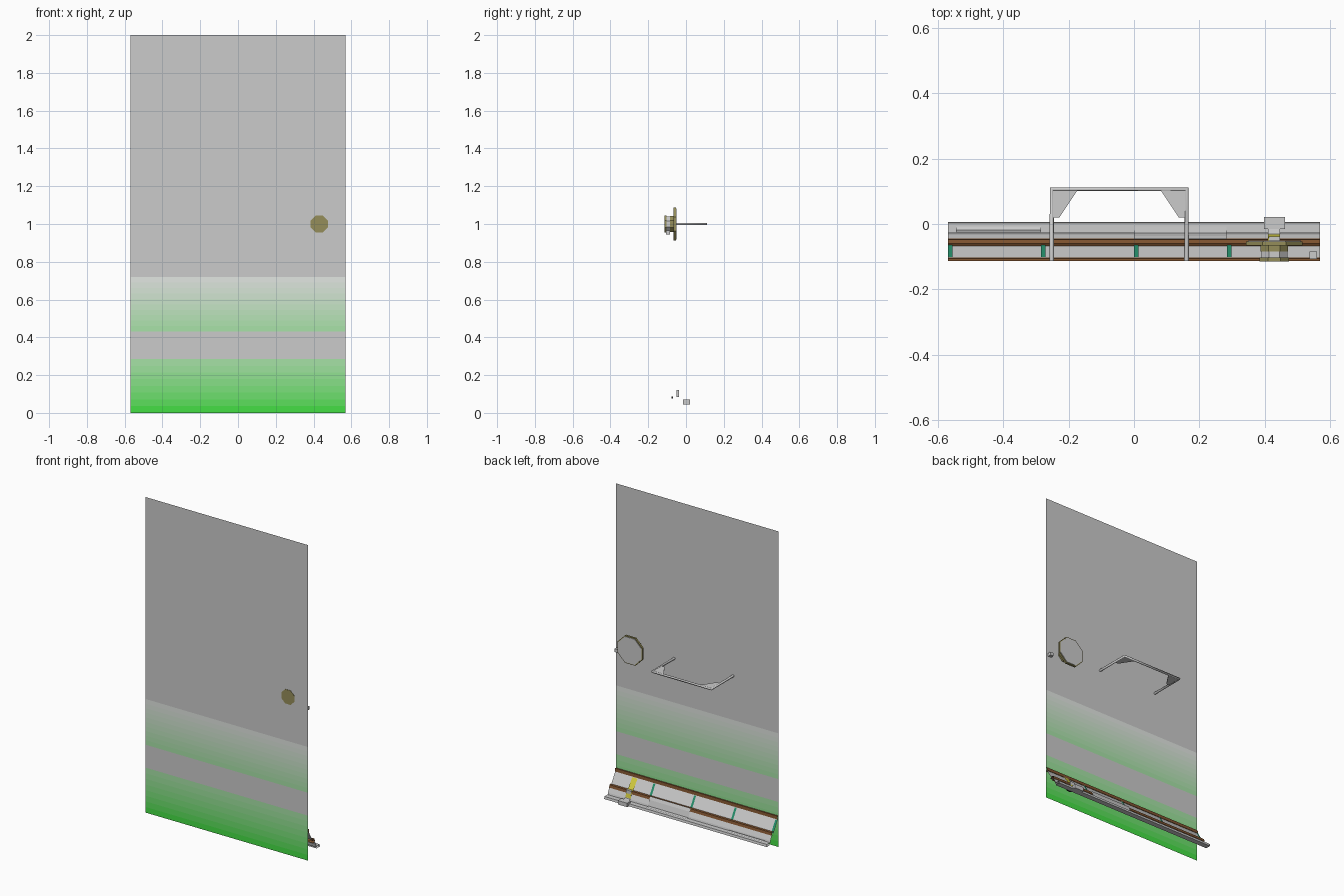
import bpy, bmesh, math
from mathutils import Matrix, Vector

if "Cube" in bpy.data.objects:
    bpy.data.objects.remove(bpy.data.objects["Cube"])

W = 0.57      # half width of the door
Y0 = -0.113   # plane of the door sheet
mats = {}


def mat(name, rgb):
    if name not in mats:
        m = bpy.data.materials.new(name)
        m.diffuse_color = (*rgb, 1)
        m.use_nodes = True
        m.node_tree.nodes["Principled BSDF"].inputs["Base Color"].default_value = m.diffuse_color
        mats[name] = m
    return mats[name]


BROWN = ("brown", (0.22, 0.09, 0.03))
GREEN = ("dark_green", (0.02, 0.28, 0.15))
YELLOW = ("yellow", (0.65, 0.6, 0.05))
OLIVE = ("olive", (0.3, 0.27, 0.1))
BLACK = ("black", (0.03, 0.03, 0.03))


def finish(name, bm, colour=None):
    me = bpy.data.meshes.new(name)
    bm.to_mesh(me)
    bm.free()
    ob = bpy.data.objects.new(name, me)
    bpy.context.collection.objects.link(ob)
    if colour:
        me.materials.append(mat(*colour))
    return ob


def box(name, x, y, z, colour=None):
    bm = bmesh.new()
    c = Vector(((x[0] + x[1]) / 2, (y[0] + y[1]) / 2, (z[0] + z[1]) / 2))
    s = Matrix.Diagonal((x[1] - x[0], y[1] - y[0], z[1] - z[0], 1))
    bmesh.ops.create_cube(bm, size=1, matrix=Matrix.Translation(c) @ s)
    return finish(name, bm, colour)


def strip(name, x0, x1, profile, colour=None):
    """Open sheet: a (y, z) profile swept along x."""
    bm = bmesh.new()
    rows = [[bm.verts.new((x, y, z)) for x in (x0, x1)] for y, z in profile]
    for a, b in zip(rows, rows[1:]):
        bm.faces.new((a[0], a[1], b[1], b[0]))
    return finish(name, bm, colour)


def disc(name, x, z, r, y0, y1, colour=None, sides=8):
    bm = bmesh.new()
    m = (Matrix.Translation((x, (y0 + y1) / 2, z)) @ Matrix.Rotation(math.pi / 2, 4, 'X')
         @ Matrix.Rotation(math.pi / sides, 4, 'Z'))
    bmesh.ops.create_cone(bm, cap_ends=True, segments=sides, radius1=r, radius2=r,
                          depth=y1 - y0, matrix=m)
    return finish(name, bm, colour)


def prism(name, pts, z0, z1):
    bm = bmesh.new()
    f = bm.faces.new([bm.verts.new((x, y, z0)) for x, y in pts])
    ext = bmesh.ops.extrude_face_region(bm, geom=[f])
    vs = [v for v in ext["geom"] if isinstance(v, bmesh.types.BMVert)]
    bmesh.ops.translate(bm, vec=(0, 0, z1 - z0), verts=vs)
    bmesh.ops.recalc_face_normals(bm, faces=bm.faces)
    return finish(name, bm)


# Door sheet in one mesh, with colour bands fading from green to grey
def mix(t):
    a, b = (0.06, 0.74, 0.06), (0.8, 0.8, 0.8)
    return tuple(p + (q - p) * t for p, q in zip(a, b))


bands = [(0.285 * i / 8, 0.5 * i / 8) for i in range(8)]
bands += [(0.285, 1.0)]
bands += [(0.43 + 0.29 * i / 10, 0.45 + 0.55 * i / 10) for i in range(10)]
bands += [(0.72, 1.0)]
door = strip("door_panel", -W, W, [(Y0, z) for z, _ in bands] + [(Y0, 2.0)])
for i, (_, t) in enumerate(bands):
    door.data.materials.append(mat("fade_%d" % round(t * 100), mix(t)))
    door.data.polygons[i].material_index = i

# Octagonal lock: front boss, neck and large rear flange
KX = 0.43
disc("lock_boss", KX, 1.0, 0.049, -0.115, -0.102, OLIVE)
disc("lock_neck", KX, 1.0, 0.043, -0.102, -0.085)
disc("lock_collar", KX, 1.0, 0.046, -0.085, -0.064, OLIVE)
disc("lock_flange_edge", KX, 1.0, 0.094, -0.066, -0.054, OLIVE)
disc("lock_flange", KX, 1.0, 0.088, -0.056, -0.051)
box("latch_bolt", (0.537, 0.56), (-0.107, -0.085), (0.945, 0.965))

# Pull handle with corner gussets
cu = bpy.data.curves.new("pull_handle", 'CURVE')
cu.dimensions = '3D'
cu.bevel_depth = 0.0075
cu.bevel_resolution = 1
cu.use_fill_caps = True
sp = cu.splines.new('POLY')
path = [(-0.252, Y0), (-0.252, 0.107), (0.161, 0.107), (0.161, Y0)]
sp.points.add(3)
for p, (x, y) in zip(sp.points, path):
    p.co = (x, y, 1.0, 1)
bpy.context.collection.objects.link(bpy.data.objects.new("pull_handle", cu))
HC = -0.0455
for side in (-1, 1):
    prism("handle_gusset", [(HC + side * u, v) for u, v in
          ((0.204, 0.107), (0.125, 0.107), (0.183, 0.02), (0.204, 0.02))], 0.996, 1.004)

# Sloping sill: rails, sheets and ledge along the bottom of the door
strip("sill_top_rail", -W, W, [(Y0, 0.198), (-0.105, 0.198), (-0.103, 0.178), (Y0, 0.175)], BROWN)
strip("sill_slope", -W, W, [(-0.106, 0.178), (-0.062, 0.105)])
strip("sill_mid_rail", -W, W, [(-0.075, 0.108), (-0.06, 0.117), (-0.048, 0.115),
                               (-0.044, 0.098), (-0.06, 0.09)], BROWN)
strip("sill_skirt", -W, W, [(-0.046, 0.098), (-0.033, 0.07), (-0.028, 0.052)])
strip("sill_ledge", -W, W, [(-0.028, 0.06), (0.003, 0.06), (0.006, 0.045), (-0.028, 0.045)])

# Green struts and the yellow strap across the slope
for x in (-0.57, -0.285, 0.0, 0.285):
    strip("slope_strut", x, x + 0.014, [(-0.101, 0.176), (-0.06, 0.108)], GREEN)
strip("slope_strap", 0.41, 0.447, [(-0.1, 0.176), (-0.058, 0.118), (-0.042, 0.116),
                                   (-0.031, 0.07)], YELLOW)

# Cover plate, recessed tray and clamp on the ledge
strip("cover_plate", 0.0, 0.283, [(-0.046, 0.119), (-0.037, 0.1), (-0.027, 0.065), (-0.008, 0.064)])
strip("ledge_tray", -0.545, -0.285, [(-0.026, 0.064), (-0.018, 0.067), (-0.008, 0.064)])
box("clamp_block", (0.398, 0.463), (-0.015, 0.021), (0.045, 0.07))
strip("clamp_neck", 0.41, 0.447, [(-0.04, 0.085), (-0.03, 0.072), (-0.012, 0.068)])
box("clamp_tongue", (0.413, 0.447), (-0.05, -0.038), (0.085, 0.12))
box("clamp_pin", (0.415, 0.445), (-0.077, -0.068), (0.075, 0.087), BLACK)
